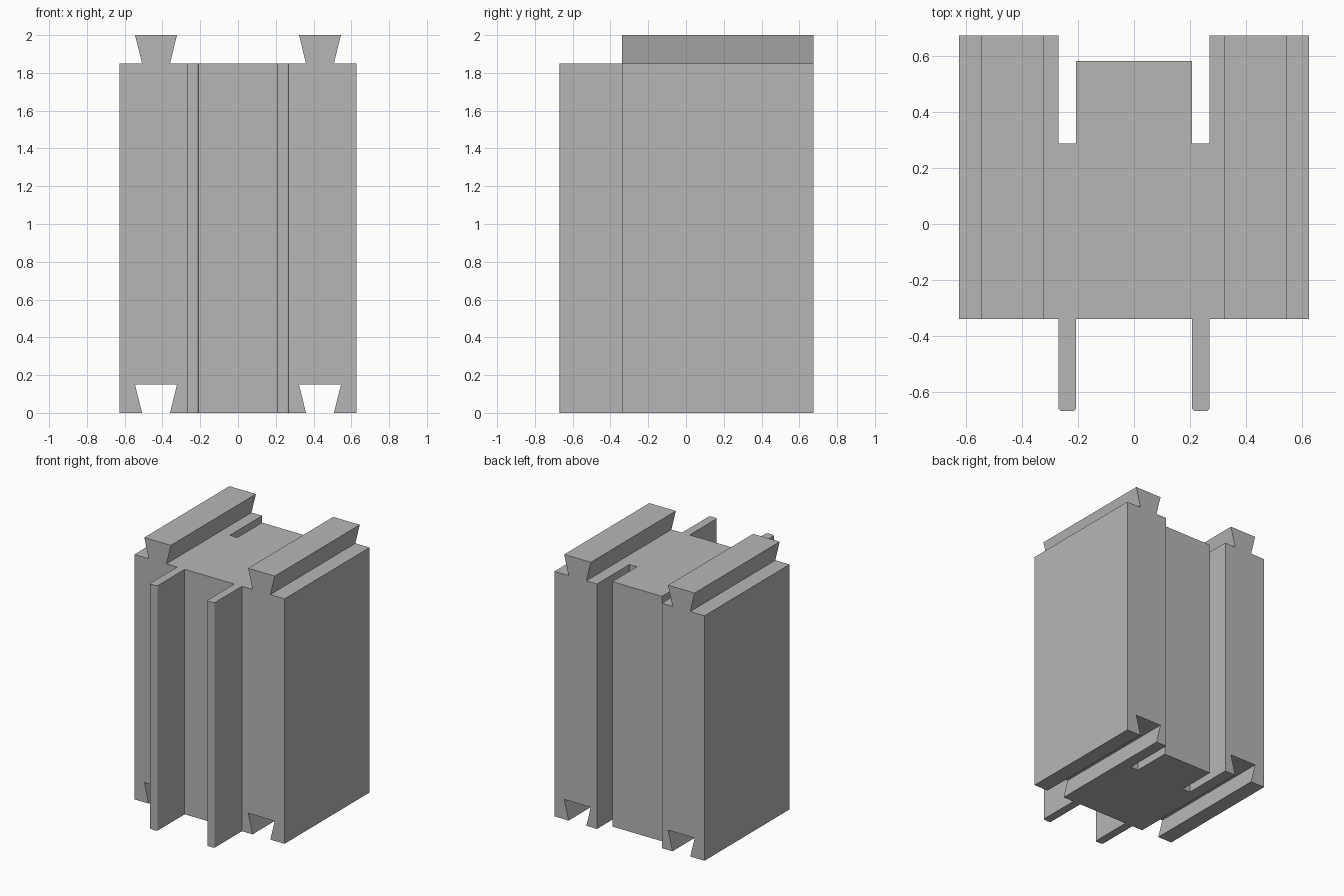
import bpy
import bmesh
import math
from mathutils import Vector

cube = bpy.data.objects.get("Cube")
if cube:
    bpy.data.objects.remove(cube, do_unlink=True)

grey = bpy.data.materials.new("plain grey")
grey.use_nodes = True
colour = (0.47, 0.47, 0.47, 1)
grey.diffuse_color = colour
grey.node_tree.nodes["Principled BSDF"].inputs["Base Color"].default_value = colour

HALF_W, BACK, FRONT, TIP = 0.627, 0.675, -0.34, -0.67
TOP, RAIL_H = 1.85, 0.15
SLOT_IN, SLOT_OUT = 0.207, 0.271
RAIL_X, NARROW, WIDE = 0.434, 0.074, 0.111


def prism(name, points, direction):
    """Extrude a closed outline along a direction."""
    bm = bmesh.new()
    face = bm.faces.new([bm.verts.new(p) for p in points])
    new = bmesh.ops.extrude_face_region(bm, geom=[face])["geom"]
    verts = [v for v in new if isinstance(v, bmesh.types.BMVert)]
    bmesh.ops.translate(bm, verts=verts, vec=Vector(direction))
    bmesh.ops.recalc_face_normals(bm, faces=bm.faces)
    mesh = bpy.data.meshes.new(name)
    bm.to_mesh(mesh)
    bm.free()
    mesh.materials.append(grey)
    obj = bpy.data.objects.new(name, mesh)
    bpy.context.collection.objects.link(obj)
    return obj


def rounded_corner(cx, cy, r, start):
    """Quarter arc, anticlockwise from the start angle."""
    return [(cx + r * math.cos(math.radians(start + a)),
             cy + r * math.sin(math.radians(start + a))) for a in range(0, 91, 30)]


# Plan outline of the body: front fins with rounded tips, back slots
r = 0.014
half = [(SLOT_IN, FRONT)]
half += rounded_corner(SLOT_IN + r, TIP + r, r, 180)
half += rounded_corner(SLOT_OUT - r, TIP + r, r, 270)
half += [(SLOT_OUT, FRONT), (HALF_W, FRONT), (HALF_W, BACK), (SLOT_OUT, BACK),
         (SLOT_OUT, 0.288), (SLOT_IN, 0.288), (SLOT_IN, 0.583)]
outline = half + [(-x, y) for x, y in reversed(half)]
body = prism("body", [(x, y, 0) for x, y in outline], (0, 0, TOP))

# Dovetail rails on top, matching grooves cut underneath
slope = (WIDE - NARROW) / RAIL_H
for side, label in ((1, "left"), (-1, "right")):
    x = side * RAIL_X
    prism(label + "_rail",
          [(x - NARROW, FRONT, TOP), (x + NARROW, FRONT, TOP),
           (x + WIDE, FRONT, TOP + RAIL_H), (x - WIDE, FRONT, TOP + RAIL_H)],
          (0, BACK - FRONT, 0))
    low = NARROW - slope * 0.1
    cutter = prism(label + "_groove_cutter",
                   [(x - low, -1, -0.1), (x + low, -1, -0.1),
                    (x + WIDE, -1, RAIL_H), (x - WIDE, -1, RAIL_H)], (0, 2, 0))
    cutter.hide_render = True
    cutter.hide_viewport = True
    cut = body.modifiers.new(label + " groove", "BOOLEAN")
    cut.operation = "DIFFERENCE"
    cut.solver = "EXACT"
    cut.object = cutter
